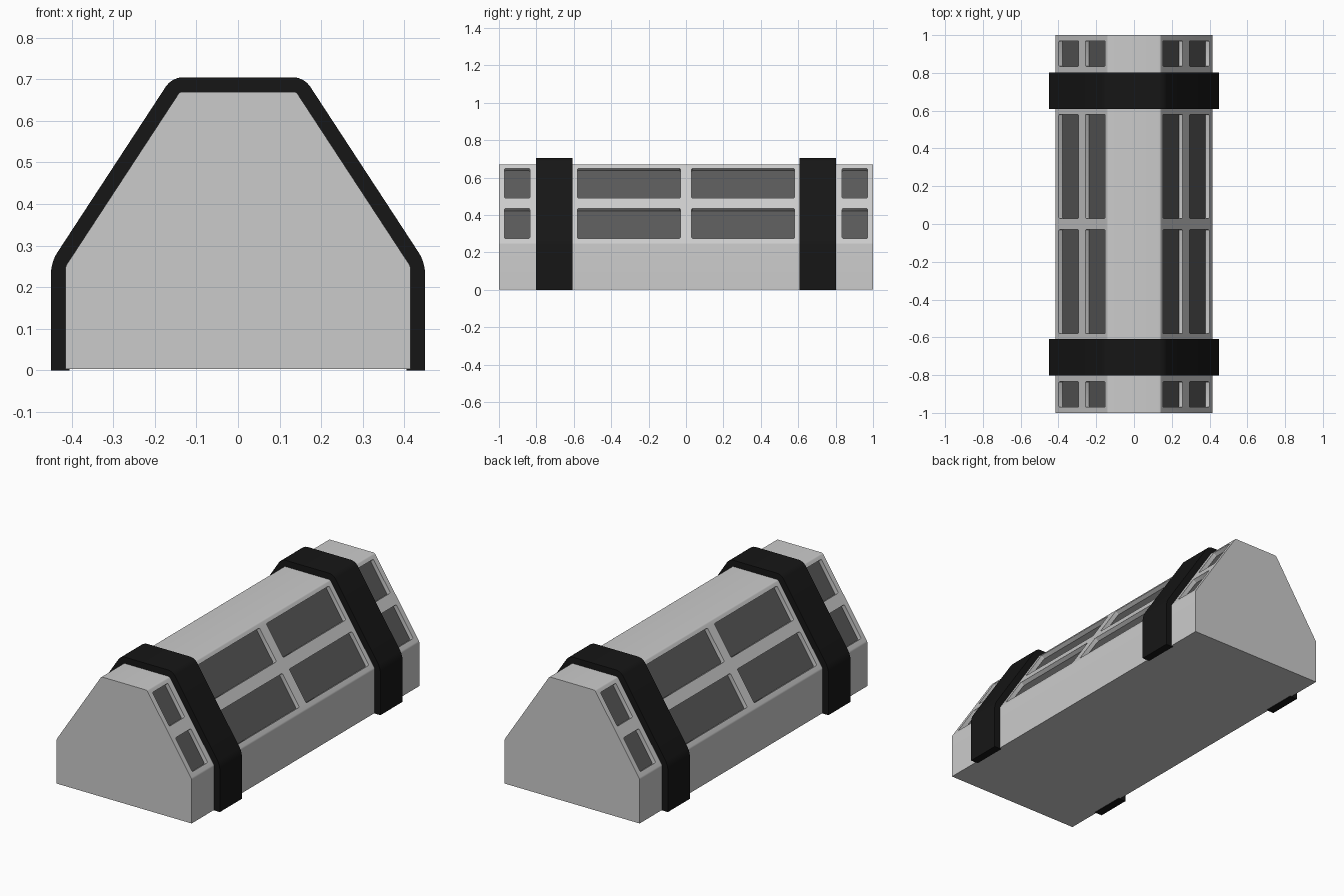
import bpy, bmesh, math
from mathutils import Vector, Matrix

if "Cube" in bpy.data.objects:
    bpy.data.objects.remove(bpy.data.objects["Cube"])


def material(name, value):
    m = bpy.data.materials.new(name)
    m.diffuse_color = (value, value, value, 1)
    m.use_nodes = True
    m.node_tree.nodes["Principled BSDF"].inputs["Base Color"].default_value = m.diffuse_color
    return m


def add_object(name, bm, mat=None):
    bmesh.ops.recalc_face_normals(bm, faces=bm.faces)
    mesh = bpy.data.meshes.new(name)
    bm.to_mesh(mesh)
    bm.free()
    ob = bpy.data.objects.new(name, mesh)
    bpy.context.collection.objects.link(ob)
    if mat:
        mesh.materials.append(mat)
    return ob


def activate(ob):
    bpy.ops.object.select_all(action='DESELECT')
    ob.select_set(True)
    bpy.context.view_layer.objects.active = ob


def smooth(ob):
    activate(ob)
    bpy.ops.object.shade_smooth_by_angle(angle=math.radians(25))


def extrude_profile(name, pts, y0, y1, rounded, radius, mat=None):
    """Extrude an xz profile along y and round the listed corners."""
    bm = bmesh.new()
    a = [bm.verts.new((x, y0, z)) for x, z in pts]
    b = [bm.verts.new((x, y1, z)) for x, z in pts]
    n = len(pts)
    bm.faces.new(a)
    bm.faces.new(b[::-1])
    for i in range(n):
        j = (i + 1) % n
        bm.faces.new((a[i], b[i], b[j], a[j]))
    edges = [bm.edges.get((a[i], b[i])) for i in rounded]
    bmesh.ops.bevel(bm, geom=edges, offset=radius, offset_type='OFFSET',
                    segments=4, profile=0.5, affect='EDGES')
    return add_object(name, bm, mat)


black = material("black", 0.008)
dark = material("dark_glass", 0.10)

# Main hull
LOW, TOP = Vector((0.415, 0.25)), Vector((0.14, 0.67))
half = [(0.415, 0.003), tuple(LOW), tuple(TOP)]
mirrored = [(-x, z) for x, z in half[::-1]]
body = extrude_profile("body", half + mirrored, -1, 1, (1, 2, 3, 4), 0.006)

# Window recesses on both sloped sides
DEPTH = 0.025
slope = (TOP - LOW).normalized()
rows = ((0.275, 0.435), (0.49, 0.65))
columns = ((-0.97, -0.835), (-0.58, -0.03), (0.03, 0.58), (0.835, 0.97))


def window_boxes(name, inner, outer, mat=None):
    """Rounded boxes over each window, spanning two offsets from the slope."""
    bm = bmesh.new()
    for side in (1, -1):
        up = Vector((side * slope.x, 0, slope.y))
        out = Vector((side * slope.y, 0, -slope.x))
        for z0, z1 in rows:
            z = (z0 + z1) / 2
            x = LOW.x + (z - LOW.y) * slope.x / slope.y
            for y0, y1 in columns:
                c = Vector((side * x, (y0 + y1) / 2, z)) + out * (inner + outer) / 2
                rot = Matrix((out, (0, 1, 0), up)).transposed().to_4x4()
                size = ((outer - inner), y1 - y0, (z1 - z0) / slope.y)
                mat4 = Matrix.Translation(c) @ rot @ Matrix.Diagonal((*size, 1))
                vs = bmesh.ops.create_cube(bm, size=1, matrix=mat4)["verts"]
                es = [e for e in {e for v in vs for e in v.link_edges}
                      if abs((e.verts[0].co - e.verts[1].co).normalized().dot(out)) > 0.99]
                bmesh.ops.bevel(bm, geom=es, offset=0.007, offset_type='OFFSET',
                                segments=3, profile=0.5, affect='EDGES')
    return add_object(name, bm, mat)


cutter = window_boxes("window_cutter", -DEPTH, 0.05)
cutter.hide_render = True
cut = body.modifiers.new("windows", 'BOOLEAN')
cut.operation = 'DIFFERENCE'
cut.solver = 'EXACT'
cut.object = cutter
activate(body)
bpy.ops.object.modifier_apply(modifier=cut.name)
bpy.data.objects.remove(cutter)
smooth(body)

# Dark window panes on the recess floors
panes = window_boxes("window_panes", -DEPTH - 0.004, -DEPTH + 0.002, dark)

# Two raised black bands wrapped over the hull
outer = [(0.45, 0), (0.45, 0.26), (0.159, 0.705)]
inner = [(-0.405, 0), (-0.405, 0.247), (-0.135, 0.66)]
band_pts = (outer + [(-x, z) for x, z in outer[::-1]]
            + inner + [(-x, z) for x, z in inner[::-1]])
for name, y in (("front_band", -0.705), ("rear_band", 0.705)):
    band = extrude_profile(name, band_pts, y - 0.097, y + 0.097,
                           (1, 2, 3, 4), 0.025, black)
    smooth(band)
